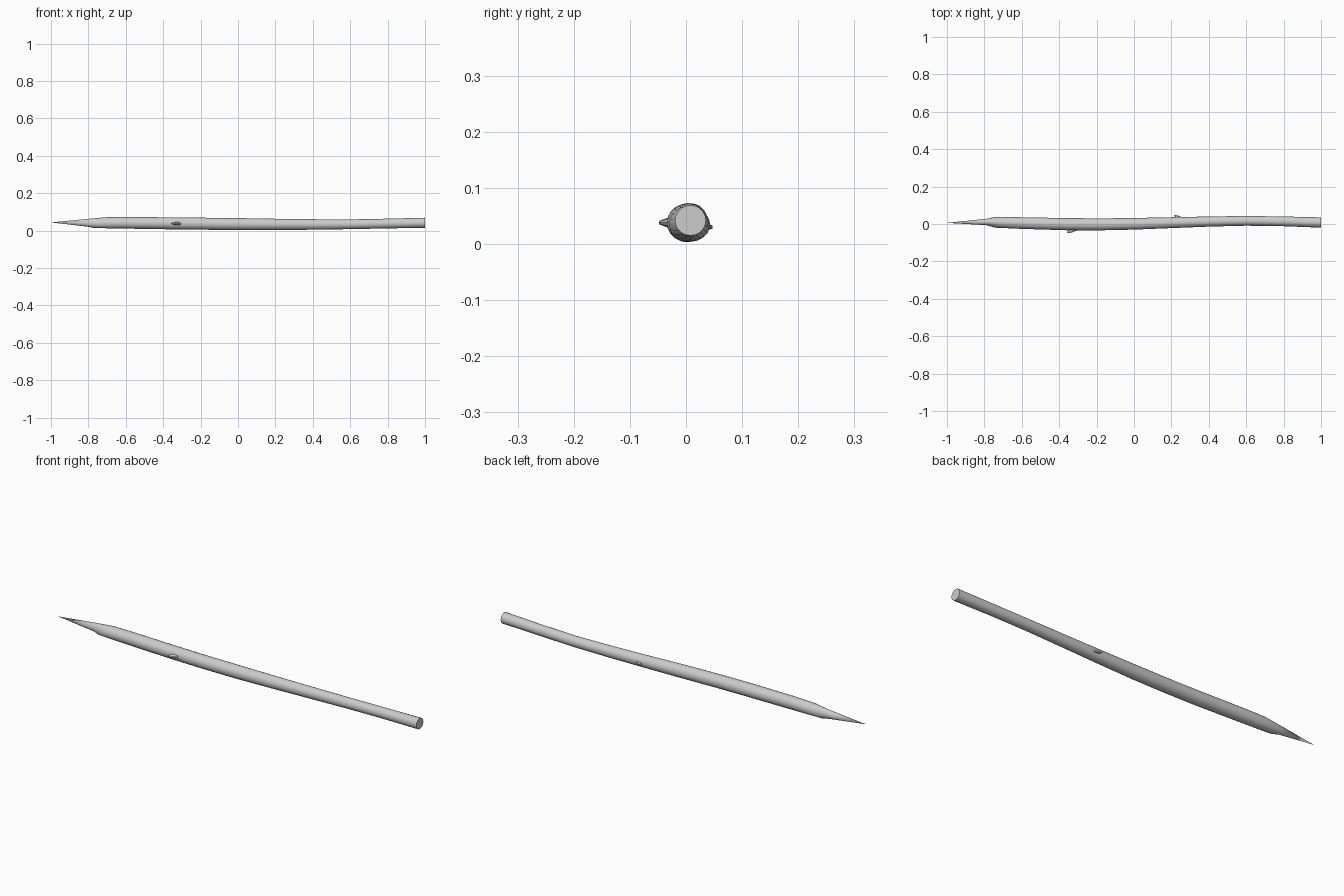
import bpy, bmesh, math
from mathutils import Vector

if "Cube" in bpy.data.objects:
    bpy.data.objects.remove(bpy.data.objects["Cube"])

N = 20

def finish(bm, name):
    bmesh.ops.recalc_face_normals(bm, faces=bm.faces)
    me = bpy.data.meshes.new(name)
    bm.to_mesh(me)
    bm.free()
    ob = bpy.data.objects.new(name, me)
    bpy.context.collection.objects.link(ob)
    bpy.ops.object.select_all(action='DESELECT')
    ob.select_set(True)
    bpy.context.view_layer.objects.active = ob
    bpy.ops.object.shade_smooth_by_angle(angle=math.radians(25))
    return ob

def bridge(bm, a, b):
    n = len(a)
    for i in range(n):
        bm.faces.new((a[i], a[(i + 1) % n], b[(i + 1) % n], b[i]))

# Bent shaft with a carved point: x, y, z, y radius, z radius, slant of the ring
stations = [
    (-0.79, 0.011, 0.043, 0.017, 0.022, 0.012),
    (-0.735, 0.009, 0.043, 0.029, 0.029, 0.035),
    (-0.60, 0.005, 0.042, 0.031, 0.031, 0.01),
    (-0.36, -0.001, 0.039, 0.0325, 0.032, 0),
    (-0.18, -0.002, 0.037, 0.032, 0.032, 0),
    (0.00, 0.001, 0.035, 0.031, 0.032, 0),
    (0.20, 0.007, 0.0335, 0.029, 0.030, 0),
    (0.40, 0.013, 0.033, 0.027, 0.028, 0),
    (0.60, 0.017, 0.034, 0.026, 0.026, 0),
    (0.80, 0.014, 0.038, 0.026, 0.026, 0),
    (1.00, 0.008, 0.042, 0.0275, 0.027, 0),
]
bm = bmesh.new()
rings = []
for x, y, z, ry, rz, slant in stations:
    ring = []
    for i in range(N):
        a = 2 * math.pi * i / N
        ring.append(bm.verts.new((x + slant * math.sin(a),
                                  y + ry * math.cos(a), z + rz * math.sin(a))))
    rings.append(ring)
for a, b in zip(rings, rings[1:]):
    bridge(bm, a, b)
tip = bm.verts.new((-1, 0.006, 0.044))
for i in range(N):
    bm.faces.new((tip, rings[0][i], rings[0][(i + 1) % N]))
bm.faces.new(rings[-1])
finish(bm, "stake_shaft")

# Small broken twig stubs leaning toward the point
def twig(name, base, top, r0, r1, stretch):
    bm = bmesh.new()
    loops = []
    for c, r in ((base, r0), (top, r1)):
        loops.append([bm.verts.new((c[0] + r * stretch * math.cos(2 * math.pi * i / 8), c[1],
                                    c[2] + r * math.sin(2 * math.pi * i / 8))) for i in range(8)])
    bridge(bm, *loops)
    for loop in loops:
        bm.faces.new(loop)
    finish(bm, name)

twig("twig_stub_front", (-0.315, -0.027, 0.038), (-0.35, -0.048, 0.038), 0.011, 0.003, 3)
twig("twig_stub_back", (0.25, 0.03, 0.031), (0.222, 0.047, 0.03), 0.008, 0.003, 3)
